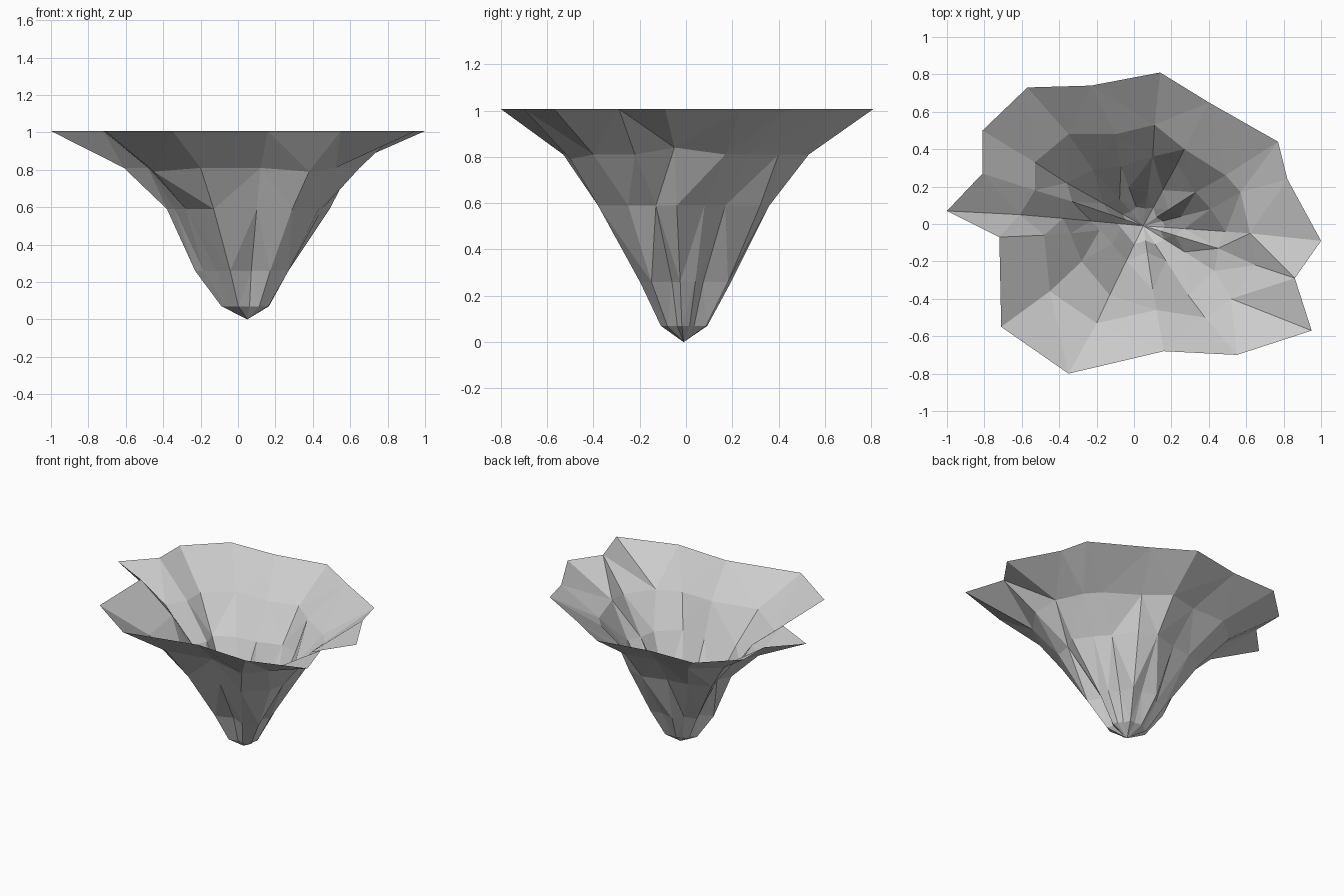
import bpy
import bmesh
from mathutils import Vector

if "Cube" in bpy.data.objects:
    bpy.data.objects.remove(bpy.data.objects["Cube"])

# Pleated funnel: outlines of the three wide rings, 17 pleats each
rim = [(-1, .07), (-.81, .27), (-.81, .5), (-.57, .73), (-.23, .74), (.14, .81),
       (.4, .65), (.77, .44), (.82, .24), (1, -.09), (.86, -.29), (.95, -.57),
       (.55, -.7), (.16, -.68), (-.35, -.8), (-.71, -.55), (-.72, -.07)]
upper = [(-.61, .05), (-.53, .18), (-.53, .33), (-.35, .48), (-.1, .48), (.11, .53),
         (.27, .4), (.49, .26), (.57, .17), (.62, -.05), (.65, -.22), (.52, -.4),
         (.38, -.5), (.12, -.46), (-.2, -.53), (-.45, -.36), (-.48, -.06)]
middle = [(-.38, .03), (-.33, .12), (-.36, .22), (-.22, .29), (-.07, .31), (.1, .36),
          (.23, .32), (.33, .17), (.41, .08), (.49, -.04), (.45, -.13), (.43, -.25),
          (.29, -.38), (.1, -.35), (-.13, -.38), (-.28, -.2), (-.34, -.05)]
# How far each pleat reaches out in the narrow lower ring
reach = [.65, .47, .52, .47, .64, .47, .58, .47, .56, .5, .42, .58,
         .51, .42, .51, .5, .6]
TIP = Vector((.05, -.01, 0))


def shrink(ring, factors):
    return [(TIP.x + (x - TIP.x) * f, TIP.y + (y - TIP.y) * f)
            for (x, y), f in zip(ring, factors)]


n = len(rim)
levels = [(rim, 1.007), (upper, .81), (middle, .59),
          (shrink(middle, reach), .26),
          (shrink(middle, [.27 + (f - .52) * .4 for f in reach]), .07)]

# Bridge the rings and close them on the bottom tip
bm = bmesh.new()
rings = [[bm.verts.new((x, y, z)) for x, y in ring] for ring, z in levels]
rings[1][9].co.z = .84
rings[1][15].co.z = .79
rings[1][12].co.z = .79
tip = bm.verts.new(TIP)
for i in range(n):
    j = (i + 1) % n
    for a, b in zip(rings, rings[1:]):
        bm.faces.new((a[i], b[i], b[j], a[j]))
    bm.faces.new((rings[-1][i], tip, rings[-1][j]))
bmesh.ops.triangulate(bm, faces=[f for f in bm.faces if len(f.verts) == 4])
bmesh.ops.recalc_face_normals(bm, faces=bm.faces)

mesh = bpy.data.meshes.new("pleated_funnel")
bm.to_mesh(mesh)
bm.free()
funnel = bpy.data.objects.new("pleated_funnel", mesh)
bpy.context.collection.objects.link(funnel)
